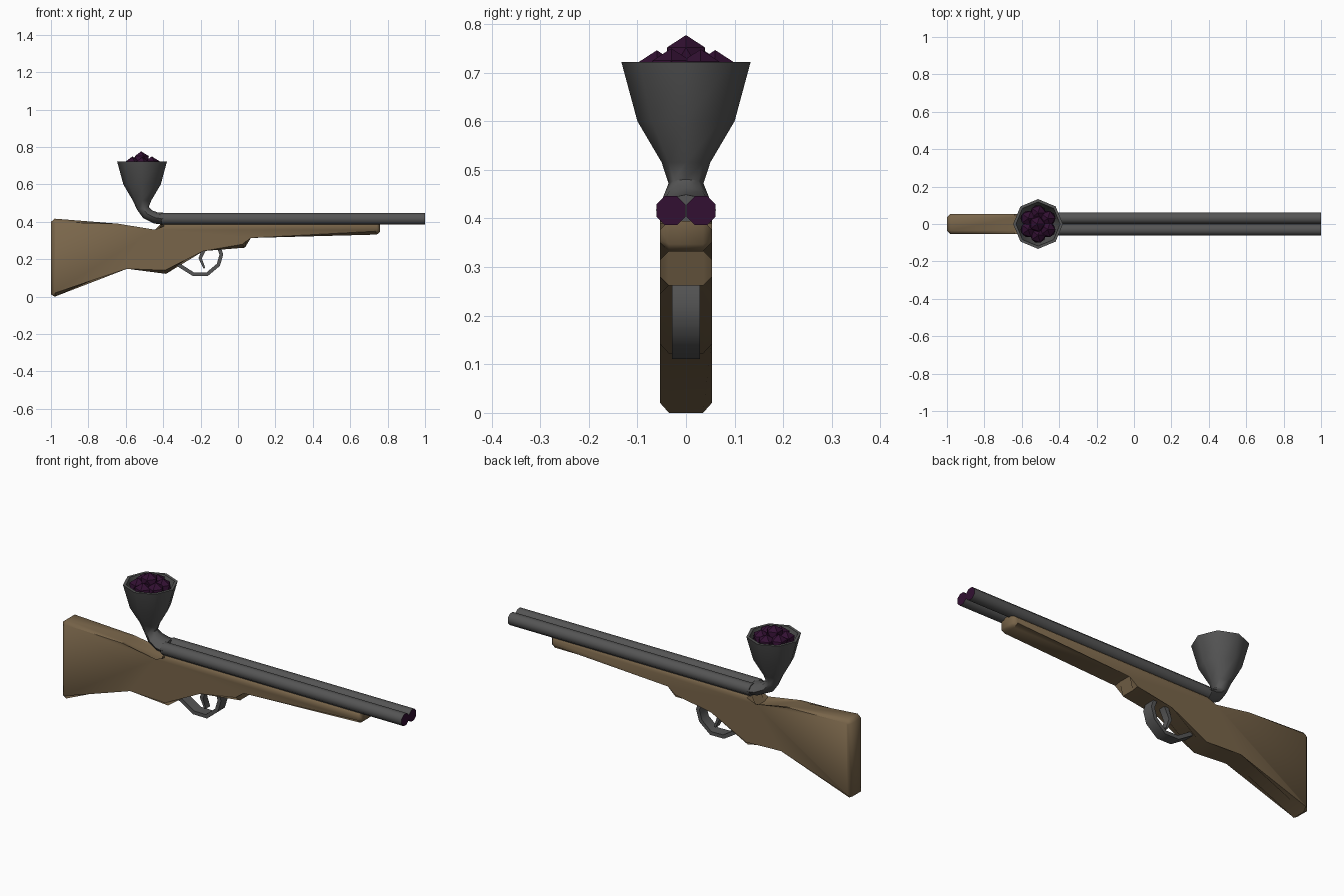
import bpy, bmesh, math, random
from mathutils import Vector

cube = bpy.data.objects.get("Cube")
if cube:
    bpy.data.objects.remove(cube, do_unlink=True)


def material(name, rgb):
    m = bpy.data.materials.new(name)
    m.use_nodes = True
    m.diffuse_color = (*rgb, 1)
    bsdf = next(n for n in m.node_tree.nodes if n.type == 'BSDF_PRINCIPLED')
    bsdf.inputs["Base Color"].default_value = (*rgb, 1)
    return m


WOOD = material("brown wood", (0.19, 0.13, 0.068))
METAL = material("grey metal", (0.09, 0.09, 0.09))
BERRY = material("dark purple", (0.032, 0.005, 0.032))


def add_object(name, bm, mats, smooth=50):
    bmesh.ops.recalc_face_normals(bm, faces=bm.faces)
    mesh = bpy.data.meshes.new(name)
    bm.to_mesh(mesh)
    bm.free()
    for m in mats:
        mesh.materials.append(m)
    ob = bpy.data.objects.new(name, mesh)
    bpy.context.collection.objects.link(ob)
    if smooth:
        bpy.ops.object.select_all(action='DESELECT')
        ob.select_set(True)
        bpy.context.view_layer.objects.active = ob
        bpy.ops.object.shade_smooth_by_angle(angle=math.radians(smooth))
    return ob


def loft(rings):
    """Skin a list of rings of points, closing both ends."""
    bm = bmesh.new()
    loops = [[bm.verts.new(p) for p in r] for r in rings]
    n = len(loops[0])
    for a, b in zip(loops, loops[1:]):
        for i in range(n):
            j = (i + 1) % n
            bm.faces.new((a[i], a[j], b[j], b[i]))
    bm.faces.new(loops[0])
    bm.faces.new(loops[-1])
    return bm


def octagon(x, z, tilt, half_y, radius, y=0, turn=0):
    """Eight points around a centre; tilt 0 faces up, 90 faces along x."""
    t = math.radians(tilt)
    pts = []
    for i in range(8):
        a = math.radians(turn) + i * math.pi / 4
        u = radius * math.cos(a)
        pts.append((x + u * math.cos(t), y + half_y * math.sin(a), z + u * math.sin(t)))
    return pts


def strap(name, path, half_y, thick):
    """Flat band following an xz path; thick holds one value per point."""
    pts = [Vector(p) for p in path]
    rings = []
    for i, p in enumerate(pts):
        d = (pts[min(i + 1, len(pts) - 1)] - pts[max(i - 1, 0)]).normalized()
        n = Vector((-d.y, d.x)) * thick[i] / 2
        a, b = p + n, p - n
        rings.append([(a.x, -half_y, a.y), (a.x, half_y, a.y),
                      (b.x, half_y, b.y), (b.x, -half_y, b.y)])
    return add_object(name, loft(rings), [METAL])


# Wooden stock: extruded side profile with chamfered rims
profile = [(-1, 0.40), (-0.98, 0.417), (-0.64, 0.39), (-0.435, 0.337), (-0.405, 0.395),
           (0.76, 0.395), (0.76, 0.347), (0.742, 0.332), (0.055, 0.332), (0.037, 0.262),
           (-0.19, 0.262), (-0.385, 0.122), (-0.595, 0.168), (-0.98, 0), (-1, 0.012)]
bm = loft([[(x, y, z) for x, z in profile] for y in (-0.053, 0.053)])
rim = [e for e in bm.edges if abs(e.verts[0].co.y - e.verts[1].co.y) < 0.001]
bmesh.ops.bevel(bm, geom=rim, offset=0.018, segments=1, affect='EDGES')
add_object("stock", bm, [WOOD])

# Twin barrels with purple muzzle faces
for name, y in (("left_barrel", 0.031), ("right_barrel", -0.031)):
    bm = loft([octagon(x, 0.416, 90, 0.0325, 0.0325, y, 22.5) for x in (-0.41, 1)])
    for f in bm.faces:
        f.material_index = int(f.calc_center_median().x > 0.99)
    add_object(name, bm, [METAL, BERRY])

# Hopper: wide elbow rising into a funnel, then folding over the rim to the inside
CX = -0.513
rings = [octagon(-0.40, 0.417, 90, 0.062, 0.032),
         octagon(-0.44, 0.421, 75, 0.06, 0.031),
         octagon(-0.485, 0.442, 42, 0.048, 0.031),
         octagon(-0.508, 0.472, 15, 0.036, 0.032)]
rings += [octagon(CX, z, 0, r, r) for z, r in
          ((0.515, 0.05), (0.60, 0.1), (0.722, 0.133), (0.722, 0.118),
           (0.60, 0.087), (0.53, 0.045))]
add_object("hopper", loft(rings), [METAL])

# Trigger guard and trigger
strap("trigger_guard", [(-0.36, 0.19), (-0.315, 0.168), (-0.24, 0.121), (-0.165, 0.12),
                        (-0.105, 0.17), (-0.089, 0.225), (-0.105, 0.272)], 0.029, [0.02] * 7)
strap("trigger", [(-0.175, 0.27), (-0.202, 0.205), (-0.18, 0.152)], 0.018,
      [0.024, 0.018, 0.01])

# Berries heaped in the hopper: one on top, six around it
random.seed(4)
spots = [(CX - 0.005, 0, 0.731)]
for i in range(6):
    a = math.radians(30 + 60 * i)
    spots.append((CX + 0.06 * math.cos(a), 0.06 * math.sin(a),
                  0.705 + random.uniform(-0.006, 0.006)))
for i, spot in enumerate(spots):
    bm = bmesh.new()
    bmesh.ops.create_icosphere(bm, subdivisions=1, radius=0.046)
    bmesh.ops.translate(bm, verts=bm.verts, vec=spot)
    add_object(f"berry_{i + 1}", bm, [BERRY], smooth=0)
